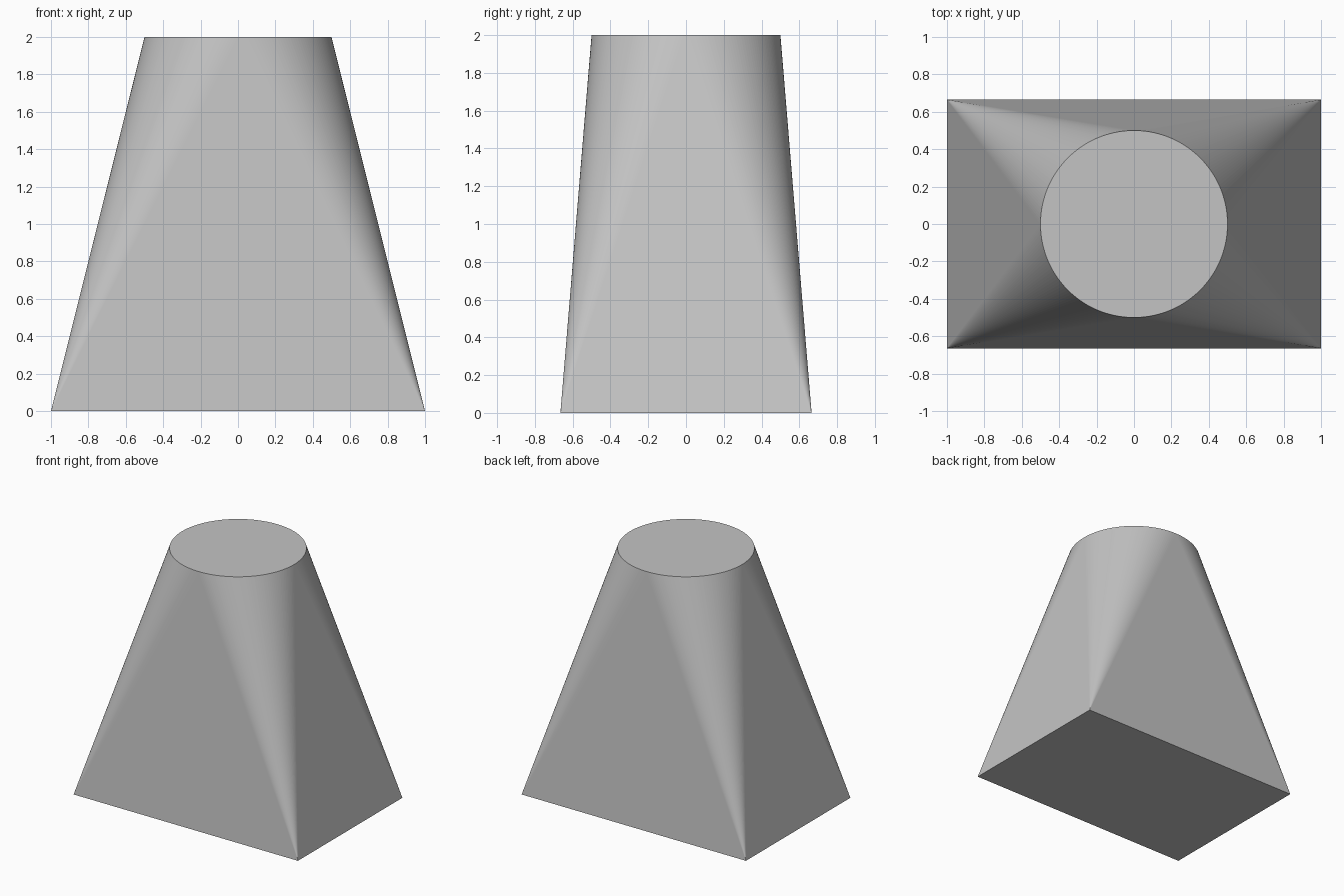
import bpy
import bmesh
import math

cube = bpy.data.objects.get("Cube")
if cube:
    bpy.data.objects.remove(cube, do_unlink=True)

HALF_X, HALF_Y, HEIGHT, RADIUS = 1.0, 0.665, 2.0, 0.5
QUARTER = 48          # rim segments per corner
RIM = 4 * QUARTER

grey = bpy.data.materials.new("plain grey")
grey.use_nodes = True
colour = (0.55, 0.55, 0.55, 1)
grey.diffuse_color = colour
grey.node_tree.nodes["Principled BSDF"].inputs["Base Color"].default_value = colour

bm = bmesh.new()

# Rectangular base and round top rim, both counter-clockwise
corners = [bm.verts.new((sx * HALF_X, sy * HALF_Y, 0))
           for sx, sy in ((1, 1), (-1, 1), (-1, -1), (1, -1))]
rim = []
for i in range(RIM):
    a = math.tau * i / RIM
    rim.append(bm.verts.new((RADIUS * math.cos(a), RADIUS * math.sin(a), HEIGHT)))

bm.faces.new(list(reversed(corners)))
bm.faces.new(rim)

for q, corner in enumerate(corners):
    # Conical fan from each corner to its quarter of the rim
    for i in range(q * QUARTER, (q + 1) * QUARTER):
        bm.faces.new((corner, rim[(i + 1) % RIM], rim[i]))
    # Flat triangular wall from each base edge to the rim
    bm.faces.new((corner, corners[(q + 1) % 4], rim[(q + 1) * QUARTER % RIM]))

bmesh.ops.recalc_face_normals(bm, faces=bm.faces[:])
mesh = bpy.data.meshes.new("rectangle_to_round_body")
bm.to_mesh(mesh)
bm.free()
mesh.materials.append(grey)
body = bpy.data.objects.new("rectangle_to_round_body", mesh)
bpy.context.collection.objects.link(body)
